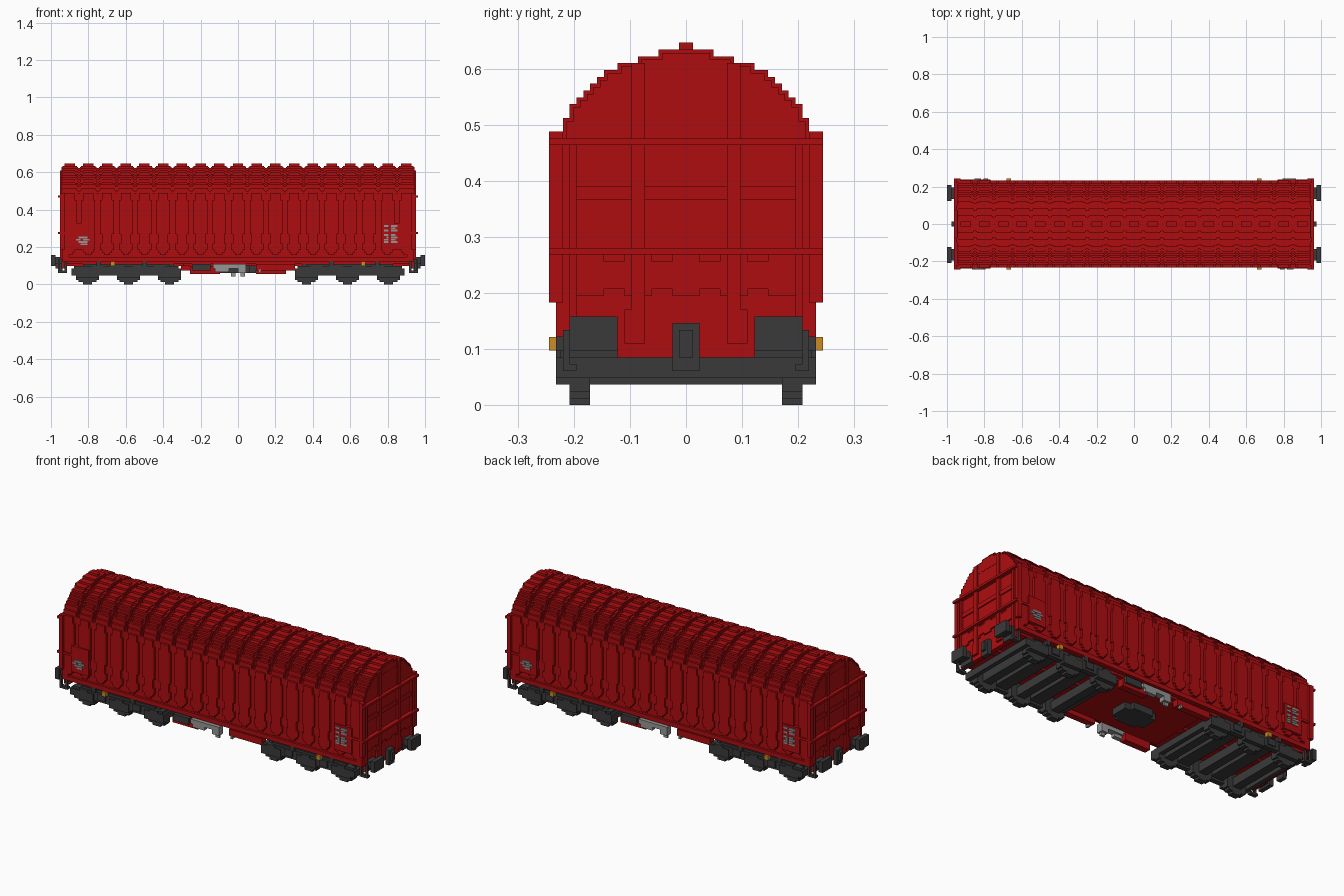
import bpy
import bmesh
from mathutils import Matrix, Vector

old = bpy.data.objects.get("Cube")
if old:
    bpy.data.objects.remove(old, do_unlink=True)

UNIT = 1 / 82  # one block of the grid
SIDES = {
    "": [(1, 1)],
    "x": [(1, 1), (-1, 1)],
    "y": [(1, 1), (1, -1)],
    "xy": [(1, 1), (-1, 1), (1, -1), (-1, -1)],
    "spin": [(1, 1), (-1, -1)],
}
parts = {}


def material(name, red, green, blue):
    mat = bpy.data.materials.new(name)
    mat.use_nodes = True
    colour = (red, green, blue, 1)
    mat.diffuse_color = colour
    mat.node_tree.nodes["Principled BSDF"].inputs["Base Color"].default_value = colour
    return mat


wagon_red = material("wagon red", .42, .004, .005)
iron = material("dark iron", .042, .042, .043)
pale_grey = material("pale grey", .3, .3, .3)
amber = material("amber", .6, .27, .02)


def block(name, mat, x, y, z, sides=""):
    """Add a box, given as grid ranges, and its mirrored copies to a part."""
    bm, _ = parts.setdefault(name, (bmesh.new(), mat))
    low, high = Vector((x[0], y[0], z[0])), Vector((x[1], y[1], z[1]))
    centre, size = (low + high) / 2, high - low
    for sx, sy in SIDES[sides]:
        place = Vector((centre.x * sx, centre.y * sy, centre.z)) * UNIT
        matrix = Matrix.Translation(place) @ Matrix.Diagonal((*(size * UNIT), 1))
        bmesh.ops.create_cube(bm, size=1, matrix=matrix)


def finish():
    for name, (bm, mat) in parts.items():
        mesh = bpy.data.meshes.new(name)
        bm.to_mesh(mesh)
        bm.free()
        mesh.materials.append(mat)
        bpy.context.collection.objects.link(bpy.data.objects.new(name, mesh))


# Stepped arch of the roof: half width and top of each level
half_widths = [18, 17, 16, 15, 14, 13, 12, 10, 7, 4, 1]
tops = [42, 44] + list(range(45, 54))
roof = list(zip(half_widths, [40] + tops[:-1], tops))

# Tarpaulin skin between the ribs
block("tarpaulin", wagon_red, x=(-76, 76), y=(-18, 18), z=(11, 40))
for width, low, high in roof[:-1]:
    block("tarpaulin", wagon_red, x=(-76, 76), y=(1 - width, width - 1), z=(low - 1, high - 1))

# Nineteen raised folds with scalloped sides and a wavy roof
for i in range(-9, 10):
    middle = i * 8.2

    def fold(reach, width, low, high):
        block("tarpaulin_folds", wagon_red, x=(middle - reach, middle + reach),
              y=(-width, width), z=(low, high))

    fold(1.3, 19, 13, 14)
    fold(2.2, 19, 14, 15)
    fold(3, 19, 15, 18)
    fold(2.2, 19, 18, 22)
    fold(3, 19, 22, 37)
    fold(2.2, 19, 37, 40)
    for level, (width, low, high) in enumerate(roof):
        fold(3.2 if level % 4 < 2 else 2.3, width, low - 1, high)
        # low shoulder beside each fold
        if level < len(roof) - 1:
            fold(3.6, width - .5, low - 1, high - .5)

# End walls following the arch
block("end_wall", wagon_red, x=(75, 77), y=(-17, 17), z=(7, 40), sides="x")
for width, low, high in roof[:-2]:
    block("end_wall", wagon_red, x=(75, 77), y=(-width, width), z=(low, high), sides="x")

# End framing: posts, belts, rails and the lower panel
block("end_posts", wagon_red, x=(77, 78), y=(6, 8), z=(9, 50), sides="xy")
block("end_posts", wagon_red, x=(77, 78), y=(8, 9), z=(9, 14), sides="xy")
block("end_posts", wagon_red, x=(77, 78), y=(16, 17), z=(11, 38), sides="xy")
block("end_belts", wagon_red, x=(76, 79), y=(-20, 20), z=(38, 39), sides="x")
block("end_belts", wagon_red, x=(76, 79), y=(-20, 20), z=(22, 23), sides="x")
block("end_rails", wagon_red, x=(77, 77.5), y=(-16, 16), z=(30, 32), sides="x")
block("end_rails", wagon_red, x=(77, 77.5), y=(-6, 6), z=(46, 48), sides="x")
block("end_panel", wagon_red, x=(77, 77.6), y=(-16, 16), z=(17, 21), sides="x")
for y in range(-14, 15, 7):
    block("end_panel", wagon_red, x=(77, 77.6), y=(y - 2, y + 2), z=(16, 22), sides="x")

# Corner posts and marking boards
block("corner_posts", wagon_red, x=(74, 77), y=(17, 19), z=(10, 40), sides="xy")
block("corner_posts", wagon_red, x=(76, 78), y=(18, 20), z=(15, 40), sides="xy")
block("marking_boards", wagon_red, x=(63, 72), y=(18, 19.6), z=(15, 27), sides="xy")
block("marking_boards", wagon_red, x=(72, 76), y=(19, 19.6), z=(22, 23), sides="xy")


def marks(cells, start, top):
    """Small pale dashes on a board, from a pattern of rows."""
    for row, line in enumerate(cells):
        for column, cell in enumerate(line):
            if cell == "#":
                x, z = start + column, top - row
                block("pale_marks", pale_grey, x=(x, x + 1), y=(-20, -19.6),
                      z=(z - .8, z), sides="spin")


marks([".####.", "##.###", ".####.", "..###."], start=-71, top=21)
marks(["##.###", "...##.", "##.###", "......", "##.##.", ".#.###", "##.##.", "##.###"], start=64, top=26)

# Sill and floor
block("sill", wagon_red, x=(-76, 76), y=(-19, 19), z=(10, 12))
block("floor", wagon_red, x=(-76, 76), y=(-17, 17), z=(9, 10))
block("floor", wagon_red, x=(-24, 24), y=(-15, 15), z=(8, 9))
block("floor", wagon_red, x=(-77, 77), y=(-2, 2), z=(8, 9))
for x in (41, 61):
    block("sill_lugs", iron, x=(x - 1, x + 1), y=(17, 19), z=(8, 10.3), sides="xy")
block("lamps", amber, x=(54, 56), y=(18, 20), z=(8, 10), sides="xy")

# Underfloor gear
block("side_trough", wagon_red, x=(-21, -8), y=(-18, -15), z=(4.5, 8), sides="spin")
block("side_trough", wagon_red, x=(8, 25), y=(-18, -15), z=(6, 9), sides="spin")
block("centre_box", iron, x=(-8, 8), y=(-4, 4), z=(5, 9))
block("centre_box", iron, x=(-5, 5), y=(-6, 6), z=(5, 9))
block("valve_box", iron, x=(-20, -12), y=(-19, -17), z=(6, 9), sides="spin")
block("brake_gear", pale_grey, x=(-11, 1), y=(-19, -16), z=(7, 9), sides="spin")
block("brake_gear", pale_grey, x=(-10, -4), y=(-19, -17), z=(5.5, 7), sides="spin")
block("brake_gear", pale_grey, x=(0, 3.5), y=(-19, -16), z=(5, 9), sides="spin")
block("brake_gear", pale_grey, x=(1, 3), y=(-18, -17), z=(3.5, 5), sides="spin")
block("brake_gear", pale_grey, x=(9, 10), y=(-18.5, -17), z=(5, 6.5), sides="spin")

# Three-axle bogies: side frames, cross beams, axle boxes and stepped wheels
block("bogie_frame", iron, x=(26, 72), y=(16, 18.4), z=(4, 8), sides="xy")
block("bogie_frame", iron, x=(30, 68), y=(15, 18), z=(8, 9), sides="xy")
for x in (25, 71):
    block("bogie_frame", iron, x=(x, x + 2), y=(-19, 19), z=(4, 7), sides="x")
for axle in (30, 48, 66):
    block("axle_boxes", iron, x=(axle - 5, axle + 5), y=(16, 19), z=(3, 7), sides="xy")
    block("axle_boxes", iron, x=(axle - 2, axle + 2), y=(17, 19), z=(7, 8), sides="xy")
    block("axles", iron, x=(axle - 2, axle + 2), y=(-17, 17), z=(3, 7), sides="x")
    for reach, low in ((2, 0), (4, 1), (5, 2)):
        block("wheels", iron, x=(axle - reach, axle + reach), y=(14, 17),
              z=(low, 9 - low), sides="xy")
for x in (39, 57):
    block("bogie_bolsters", iron, x=(x - 3, x + 3), y=(-17, 17), z=(5, 7), sides="x")
    block("bogie_springs", iron, x=(x - 2, x + 2), y=(17, 19), z=(5, 8), sides="xy")

# Buffers, couplers and shunting steps
block("buffers", iron, x=(77, 80), y=(11, 16), z=(9, 12), sides="xy")
block("buffers", iron, x=(80, 82), y=(10, 17), z=(8, 13), sides="xy")
block("buffer_beam", iron, x=(75, 77.5), y=(10, 17), z=(7, 10), sides="xy")
block("couplers", iron, x=(77, 79), y=(-2, 2), z=(5, 12), sides="x")
block("couplers", iron, x=(79, 80), y=(-1, 1), z=(7, 11), sides="x")
for x in (75, 78):
    block("shunting_steps", iron, x=(x, x + 1), y=(17, 18), z=(5, 11), sides="xy")
block("shunting_steps", iron, x=(75, 79), y=(16, 18), z=(5, 6), sides="xy")

finish()
